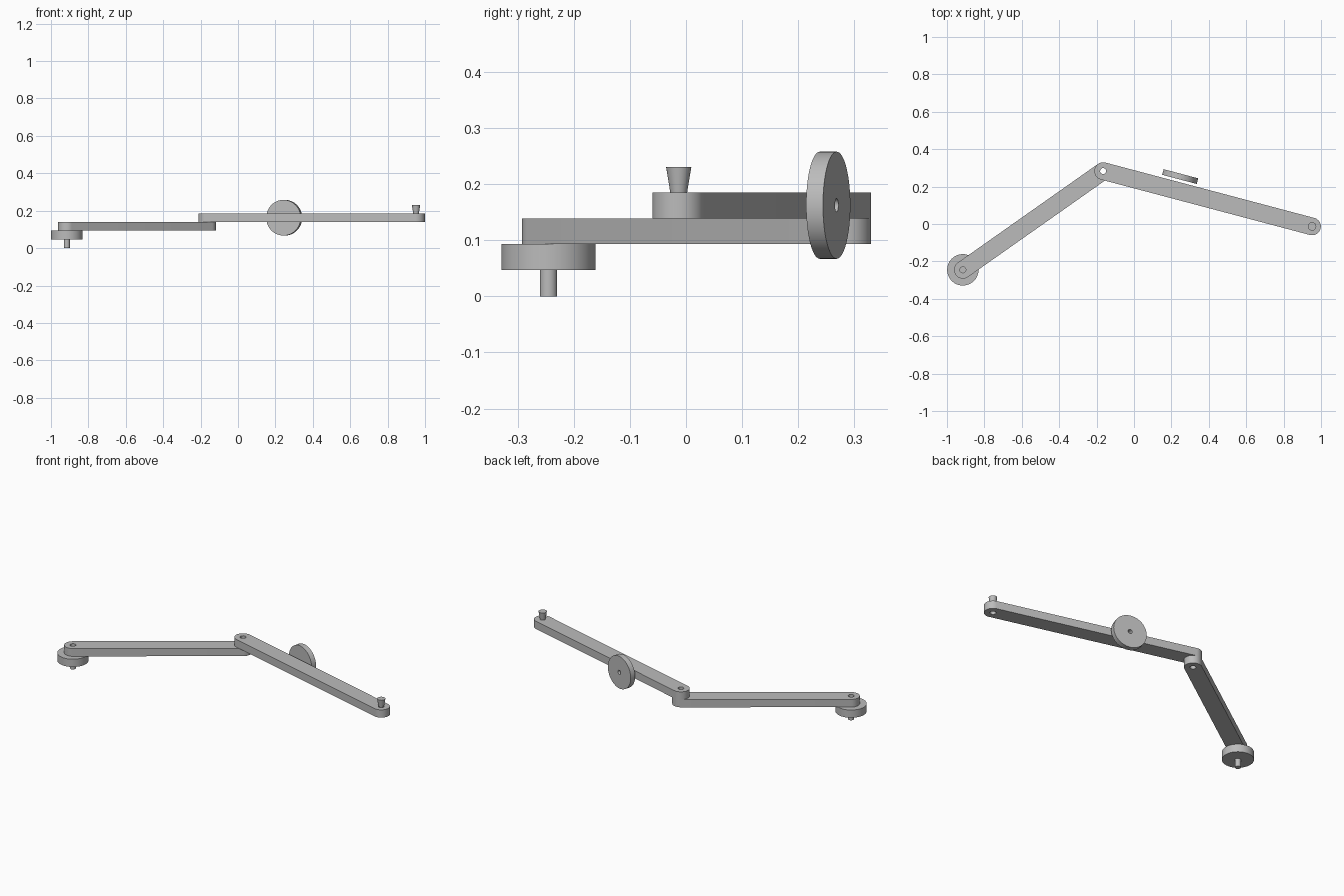
import bpy
import bmesh
import math
from mathutils import Matrix, Vector

cube = bpy.data.objects.get("Cube")
if cube:
    bpy.data.objects.remove(cube)

grey = bpy.data.materials.new("plain grey")
grey.use_nodes = True
colour = (0.5, 0.5, 0.5, 1)
grey.diffuse_color = colour
grey.node_tree.nodes["Principled BSDF"].inputs["Base Color"].default_value = colour

SEGMENTS = 48
THICK = 0.046
ARM_R = 0.047
HOLE_R = 0.016
base = Vector((-0.915, -0.245, 0))
joint = Vector((-0.165, 0.283, 0))
tip = Vector((0.952, -0.013, 0))


def finish(name, bm, matrix=Matrix()):
    bmesh.ops.recalc_face_normals(bm, faces=bm.faces)
    mesh = bpy.data.meshes.new(name)
    bm.to_mesh(mesh)
    bm.free()
    obj = bpy.data.objects.new(name, mesh)
    bpy.context.collection.objects.link(obj)
    obj.matrix_world = matrix
    mesh.materials.append(grey)
    bpy.ops.object.select_all(action="DESELECT")
    obj.select_set(True)
    bpy.context.view_layer.objects.active = obj
    bpy.ops.object.shade_smooth_by_angle(angle=math.radians(30))
    return obj


def arc(cx, r, start, sweep, n):
    return [(cx + r * math.cos(start + sweep * i / n),
             r * math.sin(start + sweep * i / n)) for i in range(n + 1)]


def plate(name, outline, holes, height, matrix):
    """Extrude an outline with round holes through it."""
    bm = bmesh.new()
    edges = []
    for loop in [outline] + holes:
        verts = [bm.verts.new((x, y, 0)) for x, y in loop]
        edges += [bm.edges.new((v, verts[i - 1])) for i, v in enumerate(verts)]
    bmesh.ops.triangle_fill(bm, edges=edges, use_beauty=True,
                            normal=(0, 0, 1))
    ext = bmesh.ops.extrude_face_region(bm, geom=bm.faces[:],
                                        use_keep_orig=True)
    top = [g for g in ext["geom"] if isinstance(g, bmesh.types.BMVert)]
    bmesh.ops.translate(bm, verts=top, vec=(0, 0, height))
    return finish(name, bm, matrix)


def circle(cx, r):
    return arc(cx, r, 0, math.tau, SEGMENTS)[:-1]


def arm(name, start, end, z):
    span = end - start
    n = SEGMENTS // 2
    outline = (arc(0, ARM_R, math.pi / 2, math.pi, n)
               + arc(span.length, ARM_R, -math.pi / 2, math.pi, n))
    place = (Matrix.Translation(start + Vector((0, 0, z)))
             @ Matrix.Rotation(math.atan2(span.y, span.x), 4, "Z"))
    return plate(name, outline, [circle(0, HOLE_R), circle(span.length, HOLE_R)],
                 THICK, place)


def round_part(name, centre, z, r_low, r_high, height):
    bm = bmesh.new()
    bmesh.ops.create_cone(bm, cap_ends=True, segments=SEGMENTS,
                          radius1=r_low, radius2=r_high, depth=height)
    place = Matrix.Translation(centre + Vector((0, 0, z + height / 2)))
    return finish(name, bm, place)


# Two linked arms, stacked at the joint
arm("lower_arm", base, joint, 0.093)
arm("upper_arm", joint, tip, 0.139)

# Base disc with its shaft, and the tapered knob at the far end
round_part("base_disc", base, 0.047, 0.084, 0.084, THICK)
round_part("base_shaft", base, 0, 0.0155, 0.0155, 0.047)
round_part("tip_knob", tip, 0.185, 0.015, 0.0225, THICK)

# Upright wheel behind the upper arm, parallel to it
span = tip - joint
wheel_place = (Matrix.Translation((0.247, 0.2535, 0.1625))
               @ Matrix.Rotation(math.atan2(span.y, span.x), 4, "Z")
               @ Matrix.Rotation(math.pi / 2, 4, "X")
               @ Matrix.Translation((0, 0, -0.0155)))
plate("side_wheel", circle(0, 0.0955), [circle(0, 0.012)], 0.031, wheel_place)
